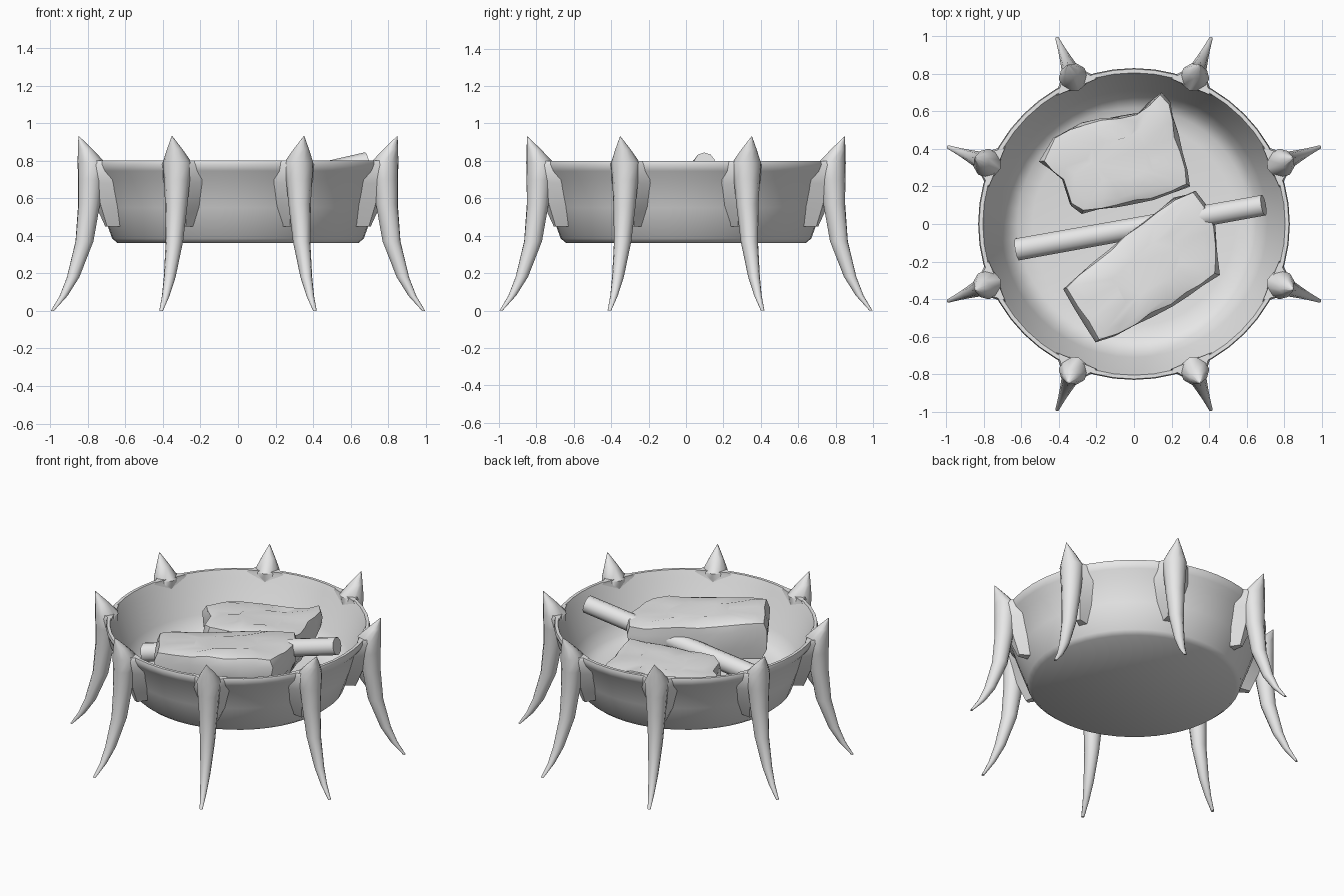
import bpy, bmesh, math, random
from mathutils import Vector, Matrix

if "Cube" in bpy.data.objects:
    bpy.data.objects.remove(bpy.data.objects["Cube"])
random.seed(4)

grey = bpy.data.materials.new("plain grey")
grey.use_nodes = True
grey.diffuse_color = (0.8, 0.8, 0.8, 1)
grey.node_tree.nodes["Principled BSDF"].inputs["Base Color"].default_value = (0.8, 0.8, 0.8, 1)


def finish(name, bm, angle):
    bmesh.ops.remove_doubles(bm, verts=bm.verts, dist=0.0005)
    bmesh.ops.recalc_face_normals(bm, faces=bm.faces)
    mesh = bpy.data.meshes.new(name)
    bm.to_mesh(mesh)
    bm.free()
    mesh.materials.append(grey)
    obj = bpy.data.objects.new(name, mesh)
    bpy.context.collection.objects.link(obj)
    bpy.ops.object.select_all(action='DESELECT')
    obj.select_set(True)
    bpy.context.view_layer.objects.active = obj
    bpy.ops.object.shade_smooth_by_angle(angle=math.radians(angle))
    return obj


def loft(bm, rings, cap=True):
    """Skin closed rings of points, capping both ends."""
    loops = [[bm.verts.new(p) for p in ring] for ring in rings]
    for a, b in zip(loops, loops[1:]):
        for i in range(len(a)):
            j = (i + 1) % len(a)
            bm.faces.new((a[i], a[j], b[j], b[i]))
    if cap:
        bm.faces.new(loops[0])
        bm.faces.new(loops[-1])


def ring(cx, cy, z, rx, ry, n):
    return [Vector((cx + rx * math.cos(math.tau * i / n),
                    cy + ry * math.sin(math.tau * i / n), z)) for i in range(n)]


# Bowl: one closed wall, outside then over the rim to the inner floor
profile = [(0.64, 0.36), (0.67, 0.385), (0.73, 0.55), (0.78, 0.70), (0.815, 0.745),
           (0.83, 0.78), (0.825, 0.80), (0.805, 0.80), (0.785, 0.75), (0.71, 0.55),
           (0.67, 0.47), (0.62, 0.435), (0.54, 0.42)]
bm = bmesh.new()
loft(bm, [ring(0, 0, z, r, r, 48) for r, z in profile])
finish("bowl", bm, 40)

# Claw legs: (height, distance from centre, radial half size, sideways half size)
sections = [(0, 1.07, 0.008, 0.01), (0.08, 1.005, 0.022, 0.02), (0.18, 0.95, 0.035, 0.031),
            (0.37, 0.885, 0.05, 0.046), (0.57, 0.858, 0.06, 0.06), (0.70, 0.85, 0.068, 0.07),
            (0.79, 0.845, 0.075, 0.078), (0.86, 0.88, 0.04, 0.042), (0.93, 0.918, 0.002, 0.002)]
for k in range(8):
    bm = bmesh.new()
    loft(bm, [ring(d, 0, z, a, b, 10) for z, d, a, b in sections])
    # Web that blends the claw into the bowl wall
    web = [(0.45, 0.69, 0.03), (0.56, 0.735, 0.08), (0.68, 0.775, 0.11),
           (0.78, 0.80, 0.125), (0.80, 0.80, 0.11)]
    loft(bm, [[Vector((d - 0.01, -w, z)), Vector((d + 0.07, -w * 0.45, z)),
               Vector((d + 0.07, w * 0.45, z)), Vector((d - 0.01, w, z))] for z, d, w in web])
    turn = Matrix.Rotation(math.radians(22.5 + 45 * k), 4, 'Z')
    bmesh.ops.transform(bm, matrix=turn, verts=bm.verts)
    finish("claw_leg_%d" % (k + 1), bm, 45)


# Split logs: rough outline raised into a block with rounded, uneven faces
def split_log(name, outline, low, high, rough):
    pts = []
    for a, b in zip(outline, outline[1:] + outline[:1]):
        a, b = Vector(a), Vector(b)
        steps = max(1, round((b - a).length / 0.1))
        pts += [a.lerp(b, s / steps) for s in range(steps)]
    mid = sum(pts, Vector((0, 0))) / len(pts)
    layers = [(0.5, 0), (0.9, 0), (0.98, 0.3), (1, 0.75), (0.96, 0.96), (0.82, 1), (0.45, 1.02)]
    rings = []
    for scale, t in layers:
        loop = []
        for p in pts:
            q = mid + (p - mid) * scale
            z = low(*q) * (1 - t) + high(*q) * t
            wob = Vector((random.uniform(-1, 1) for _ in range(3))) * rough
            loop.append(Vector((q.x, q.y, z)) + wob)
        rings.append(loop)
    bm = bmesh.new()
    loft(bm, rings)
    finish(name, bm, 42)


split_log("back_log",
          [(-0.5, 0.33), (-0.43, 0.46), (-0.28, 0.54), (0.02, 0.59), (0.15, 0.7),
           (0.19, 0.65), (0.3, 0.2), (0.1, 0.13), (-0.28, 0.06), (-0.34, 0.1), (-0.38, 0.24)],
          lambda x, y: 0.43 + 0.16 * max(0, y - 0.1),
          lambda x, y: 0.69 + 0.05 * x, 0.008)
split_log("front_log",
          [(-0.38, -0.35), (-0.2, -0.63), (-0.1, -0.6), (0.2, -0.43), (0.45, -0.27),
           (0.44, 0), (0.4, 0.08), (0.32, 0.18), (0.22, 0.14), (-0.05, -0.06)],
          lambda x, y: 0.53 + 0.06 * x,
          lambda x, y: 0.765 - 0.04 * y, 0.008)

# Leaning stick between the logs
start, end = Vector((-0.62, -0.135, 0.485)), Vector((0.69, 0.1, 0.788))
axis = end - start
bm = bmesh.new()
bmesh.ops.create_cone(bm, cap_ends=True, segments=10, radius1=0.062, radius2=0.058,
                      depth=axis.length)
place = Matrix.Translation((start + end) / 2) @ axis.to_track_quat('Z', 'Y').to_matrix().to_4x4()
bmesh.ops.transform(bm, matrix=place, verts=bm.verts)
finish("leaning_stick", bm, 40)
